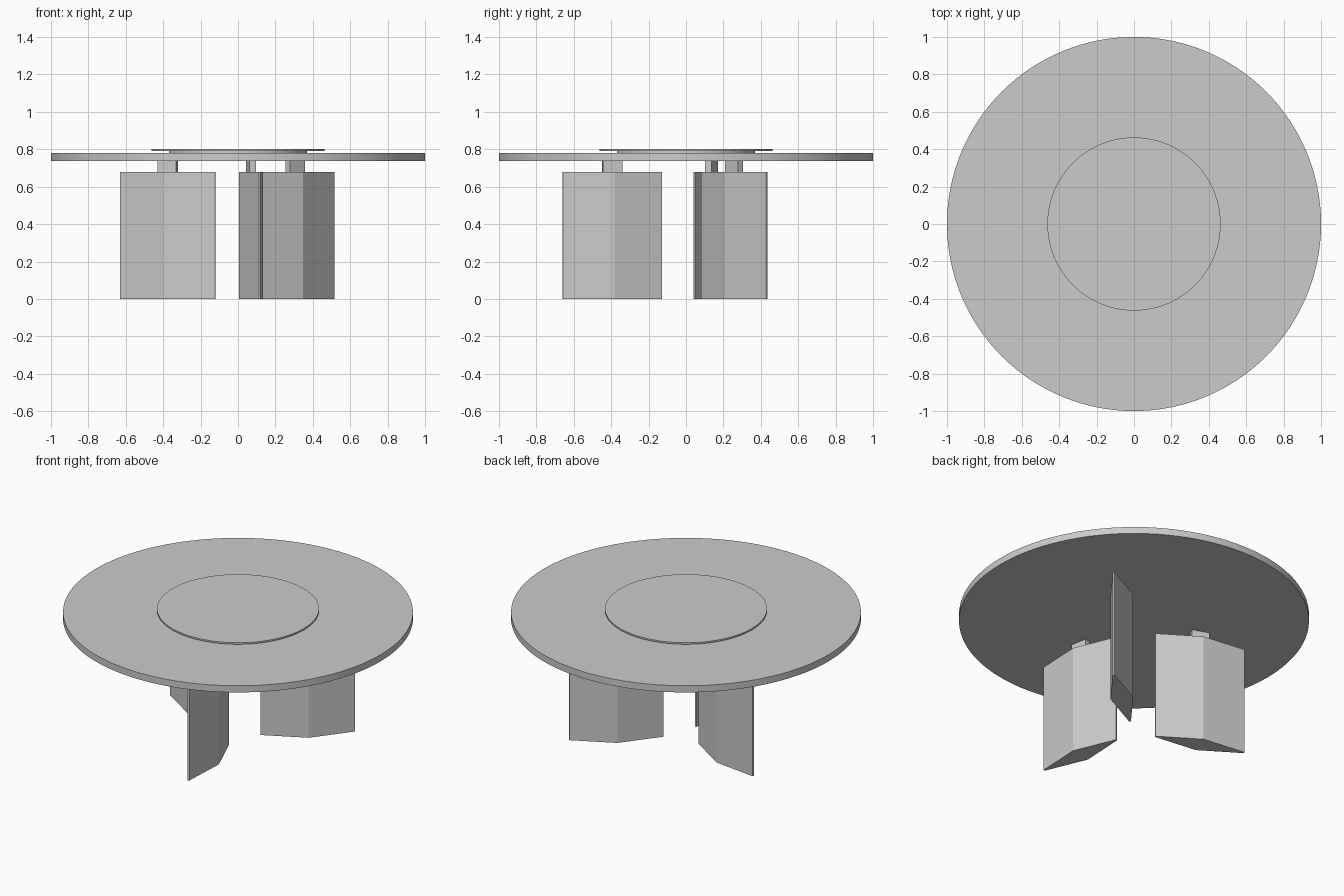
import bpy, bmesh, math
from mathutils import Matrix

if "Cube" in bpy.data.objects:
    bpy.data.objects.remove(bpy.data.objects["Cube"])


def prism(name, outline, z0, z1, turn=0.0):
    """Extrude a 2D outline from z0 to z1, turned about the z axis."""
    bm = bmesh.new()
    face = bm.faces.new([bm.verts.new((x, y, z0)) for x, y in outline])
    up = bmesh.ops.extrude_face_region(bm, geom=[face])["geom"]
    for v in up:
        if isinstance(v, bmesh.types.BMVert):
            v.co.z = z1
    bmesh.ops.rotate(bm, verts=bm.verts, cent=(0, 0, 0),
                     matrix=Matrix.Rotation(turn, 3, 'Z'))
    bmesh.ops.recalc_face_normals(bm, faces=bm.faces)
    mesh = bpy.data.meshes.new(name)
    bm.to_mesh(mesh)
    bm.free()
    obj = bpy.data.objects.new(name, mesh)
    bpy.context.collection.objects.link(obj)
    return obj


def disc(name, radius, z0, z1):
    bpy.ops.mesh.primitive_cylinder_add(vertices=128, radius=radius, depth=z1 - z0,
                                        location=(0, 0, (z0 + z1) / 2))
    obj = bpy.context.object
    obj.name = name
    bpy.ops.object.shade_smooth_by_angle(angle=math.radians(30))
    return obj


# Round top and raised turntable on its smaller base
disc("tabletop", 1.0, 0.738, 0.78)
disc("turntable_base", 0.37, 0.78, 0.791)
disc("turntable", 0.463, 0.791, 0.801)

# Three radial legs: diamond section with slightly blunt tips, plus a spacer post
R, L, T, B = 0.40, 0.27, 0.066, 0.005
diamond = [(R - L, -B), (R, -T), (R + L, -B), (R + L, B), (R, T), (R - L, B)]
A, W = 0.0525, 0.018
post = [(R - A, -W), (R + A, -W), (R + A, W), (R - A, W)]
for i, deg in enumerate((40, 160, 280), 1):
    prism(f"leg_{i}", diamond, 0.0, 0.678, math.radians(deg))
    prism(f"spacer_post_{i}", post, 0.678, 0.738, math.radians(deg))
